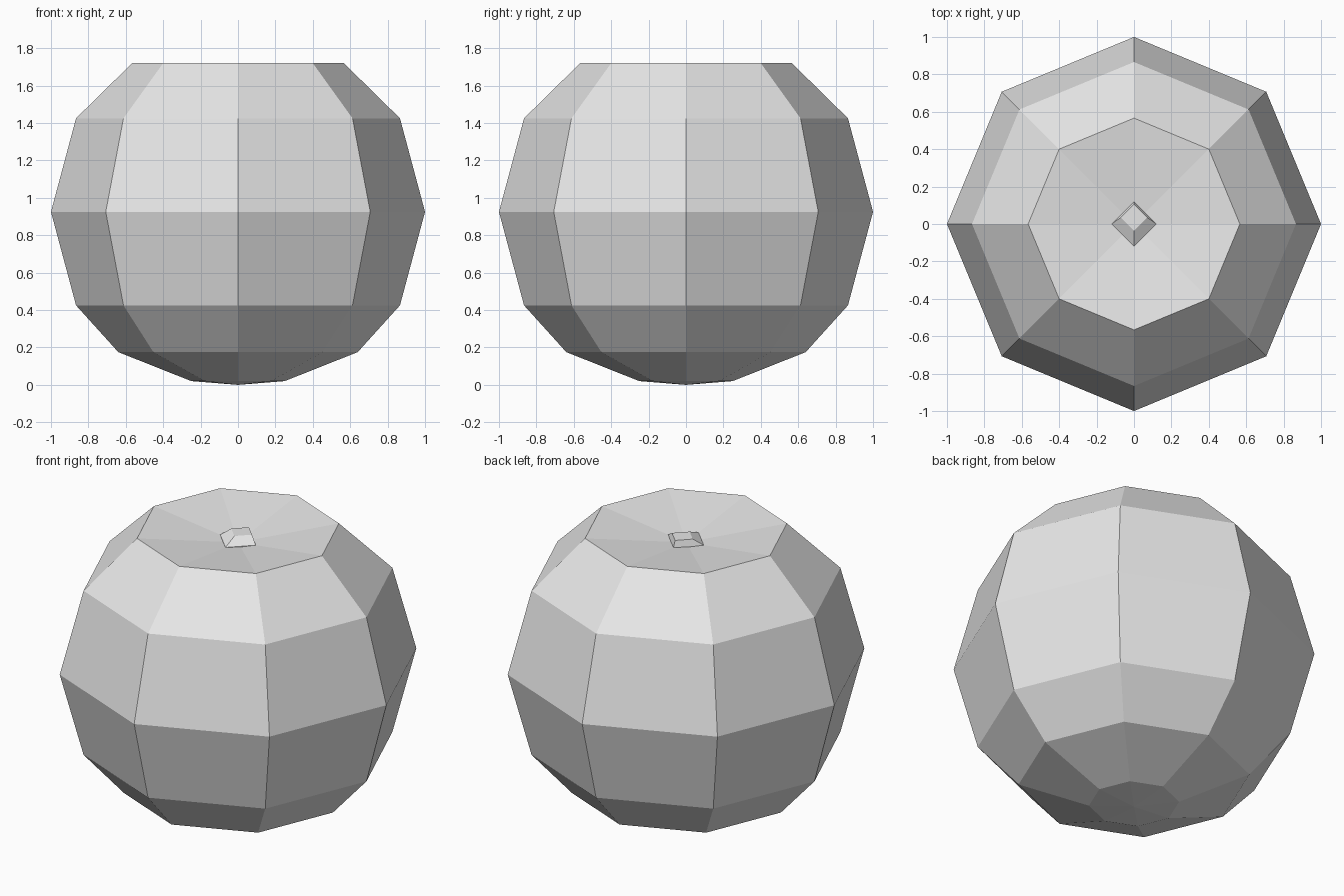
import bpy
from math import cos, sin, tau

cube = bpy.data.objects.get("Cube")
if cube:
    bpy.data.objects.remove(cube, do_unlink=True)

grey = bpy.data.materials.new("light_grey")
grey.use_nodes = True
colour = (0.8, 0.8, 0.8, 1)
grey.diffuse_color = colour
grey.node_tree.nodes["Principled BSDF"].inputs["Base Color"].default_value = colour


def lathe(name, sides, rings, closed_with_points):
    """Build a flat-faced turned solid from rings of (radius, z, y offset)."""
    verts, faces = [], []
    for radius, z, dy in rings:
        for i in range(sides):
            a = tau * i / sides
            verts.append((radius * cos(a), radius * sin(a) + dy, z))
    for r in range(len(rings) - 1):
        for i in range(sides):
            j = (i + 1) % sides
            low, high = r * sides, (r + 1) * sides
            faces.append((low + i, low + j, high + j, high + i))
    last = (len(rings) - 1) * sides
    if closed_with_points:
        bottom, top = len(verts), len(verts) + 1
        verts += [(0, 0, z) for z in closed_with_points]
        for i in range(sides):
            j = (i + 1) % sides
            faces.append((bottom, j, i))
            faces.append((top, last + i, last + j))
    else:
        faces.append(tuple(reversed(range(sides))))
        faces.append(tuple(range(last, last + sides)))
    mesh = bpy.data.meshes.new(name)
    mesh.from_pydata(verts, [], faces)
    mesh.materials.append(grey)
    obj = bpy.data.objects.new(name, mesh)
    bpy.context.collection.objects.link(obj)
    return obj


# Eight-sided fruit body with a shallow dip on top
body_profile = [(0.25, 0.02, 0), (0.64, 0.175, 0), (0.866, 0.425, 0),
                (1.0, 0.925, 0), (0.866, 1.425, 0), (0.566, 1.72, 0)]
lathe("fruit_body", 8, body_profile, (0.0, 1.65))

# Stubby four-sided stem that leans towards the back
lathe("stem", 4, [(0.12, 1.645, 0), (0.12, 1.665, 0), (0.07, 1.702, 0.035)], None)
